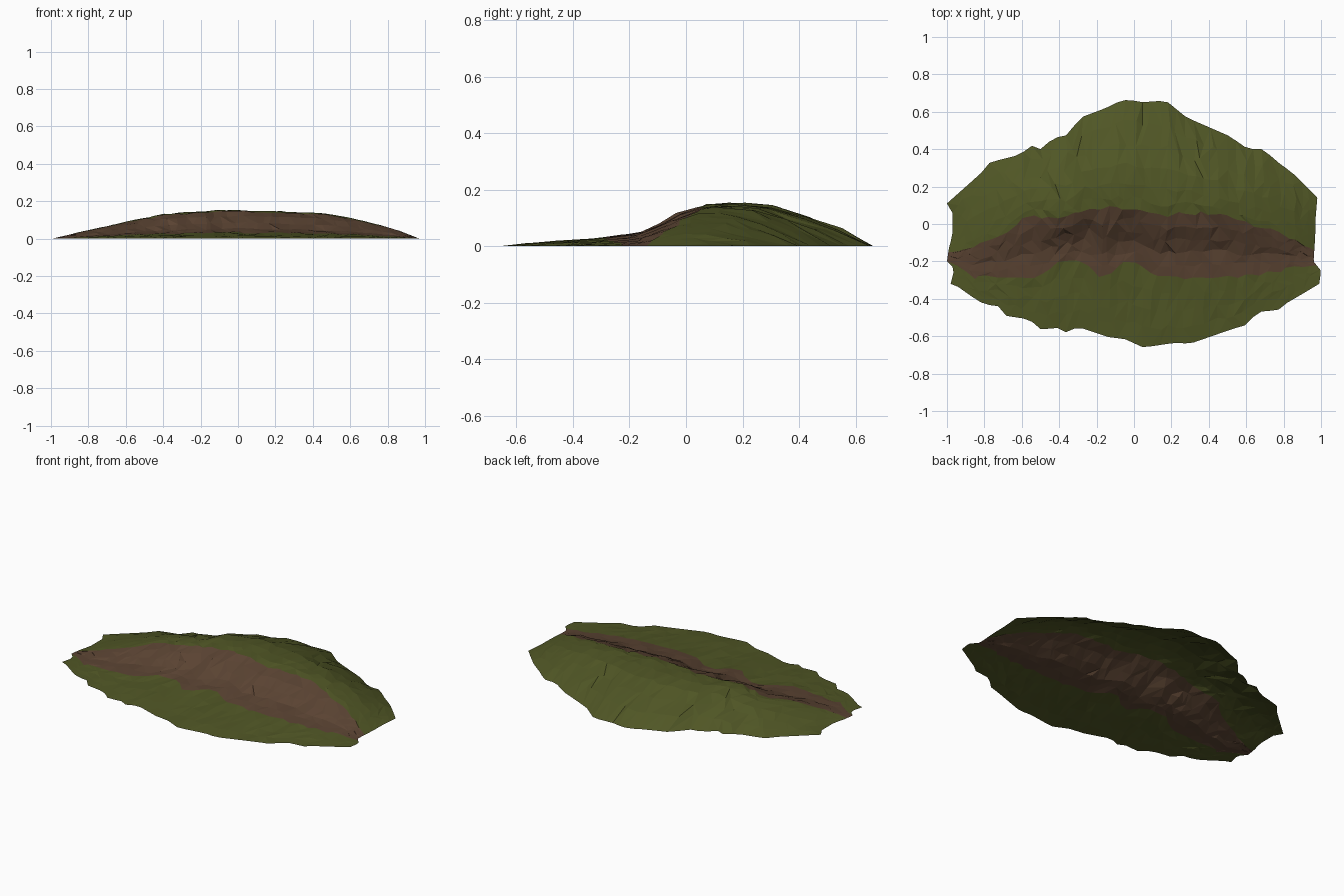
import bpy, bmesh, random

if "Cube" in bpy.data.objects:
    bpy.data.objects.remove(bpy.data.objects["Cube"])

random.seed(4)


def interp(pts, x):
    """Piecewise linear lookup in a sorted list of (x, value)."""
    if x <= pts[0][0]:
        return pts[0][1]
    for (a, va), (b, vb) in zip(pts, pts[1:]):
        if x <= b:
            return va + (vb - va) * (x - a) / (b - a)
    return pts[-1][1]


def material(name, rgb):
    m = bpy.data.materials.new(name)
    m.diffuse_color = (*rgb, 1)
    m.use_nodes = True
    m.node_tree.nodes["Principled BSDF"].inputs["Base Color"].default_value = m.diffuse_color
    return m


# Plan outlines: y as a function of x
BACK = [(-1, .11), (-.82, .27), (-.77, .33), (-.61, .37), (-.55, .42), (-.5, .4),
        (-.43, .46), (-.33, .48), (-.31, .56), (-.15, .62), (-.07, .66), (-.02, .665),
        (.03, .65), (.17, .66), (.28, .57), (.51, .47), (.61, .4), (.69, .4),
        (.77, .33), (.96, .19), (.99, .14)]
FRONT = [(-.98, -.32), (-.8, -.43), (-.72, -.44), (-.69, -.49), (-.56, -.51), (-.49, -.57),
         (-.42, -.55), (-.36, -.58), (-.3, -.55), (-.12, -.61), (-.06, -.61), (.05, -.66),
         (.22, -.635), (.3, -.64), (.53, -.56), (.6, -.54), (.66, -.47), (.77, -.46),
         (.82, -.42), (1, -.32)]
# Bare earth strip: upper and lower edges
EARTH_TOP = [(-1, -.15), (-.8, -.1), (-.7, -.05), (-.6, .02), (-.5, .04), (-.35, .03),
             (-.25, .085), (0, .085), (.15, .04), (.3, .06), (.5, .04), (.6, 0),
             (.75, -.04), (1, -.14)]
EARTH_LOW = [(-1, -.2), (-.85, -.29), (-.6, -.28), (-.47, -.27), (-.4, -.2), (-.25, -.2),
             (-.17, -.31), (-.07, -.21), (.05, -.22), (.13, -.29), (.5, -.28), (.7, -.26),
             (1, -.22)]
# Side end outlines: x as a function of y
LEFT = [(-.32, -.98), (-.24, -.96), (-.2, -1), (-.13, -.99), (-.06, -.97), (.06, -.97), (.11, -1)]
RIGHT = [(-.32, .99), (-.25, 1), (-.2, .96), (-.05, .97), (.02, .97), (.14, .98), (.19, .96)]
# Ridge height along x, and height share across the bank
RIDGE = [(-1, 0), (-.8, .046), (-.6, .09), (-.4, .13), (-.2, .147), (0, .155), (.3, .143),
         (.45, .135), (.6, .112), (.8, .062), (1, 0)]
# section 0-1 front grass, 1-2 earth, 2-3 back grass
SECTION = [(0, 0), (.6, .12), (1, .2), (1.15, .24), (1.4, .34), (1.67, .63), (1.88, .88),
           (2, .95), (2.15, 1), (2.3, .98), (2.42, .9), (2.55, .73), (2.75, .5), (3, 0)]
ROWS = [0, .25, .5, .75, 1, 1.2, 1.4, 1.6, 1.8, 2, 2.1, 2.22, 2.4, 2.6, 2.8, 3]
COLS = 44

bm = bmesh.new()
grid = []
for i in range(COLS + 1):
    u = -1 + 2 * i / COLS
    col = []
    for s in ROWS:
        edge = s in (0, 3) or i in (0, COLS)
        x = u
        if not edge:
            x += random.uniform(-.016, .016)
        lines = [interp(t, x) for t in (FRONT, EARTH_LOW, EARTH_TOP, BACK)]
        k = min(int(s), 2)
        y = lines[k] + (lines[k + 1] - lines[k]) * (s - k)
        h = interp(RIDGE, x)
        z = h * interp(SECTION, s)
        if not edge:
            y += random.uniform(-.014, .014)
            z += random.uniform(-.03, .03) * h
        # fit the ragged ends
        reach = -interp(LEFT, y) if x < 0 else interp(RIGHT, y)
        w = max(0, abs(x) - .85) / .15
        x *= 1 + (reach - 1) * w
        col.append(bm.verts.new((x, y, max(z, 0))))
    grid.append(col)

# Triangles with alternating random diagonals; earth rows get the brown
for i in range(COLS):
    for j in range(len(ROWS) - 1):
        a, b = grid[i][j], grid[i + 1][j]
        c, d = grid[i + 1][j + 1], grid[i][j + 1]
        tris = ((a, b, c), (a, c, d)) if random.random() < .5 else ((a, b, d), (b, c, d))
        for t in tris:
            f = bm.faces.new(t)
            f.smooth = False
            f.material_index = 1 if 1 <= ROWS[j] < 2 else 0

mesh = bpy.data.meshes.new("grassy_bank")
bm.to_mesh(mesh)
bm.free()
mesh.materials.append(material("grass green", (.080, .093, .0185)))
mesh.materials.append(material("earth brown", (.102, .056, .032)))
bank = bpy.data.objects.new("grassy_bank", mesh)
bpy.context.collection.objects.link(bank)
